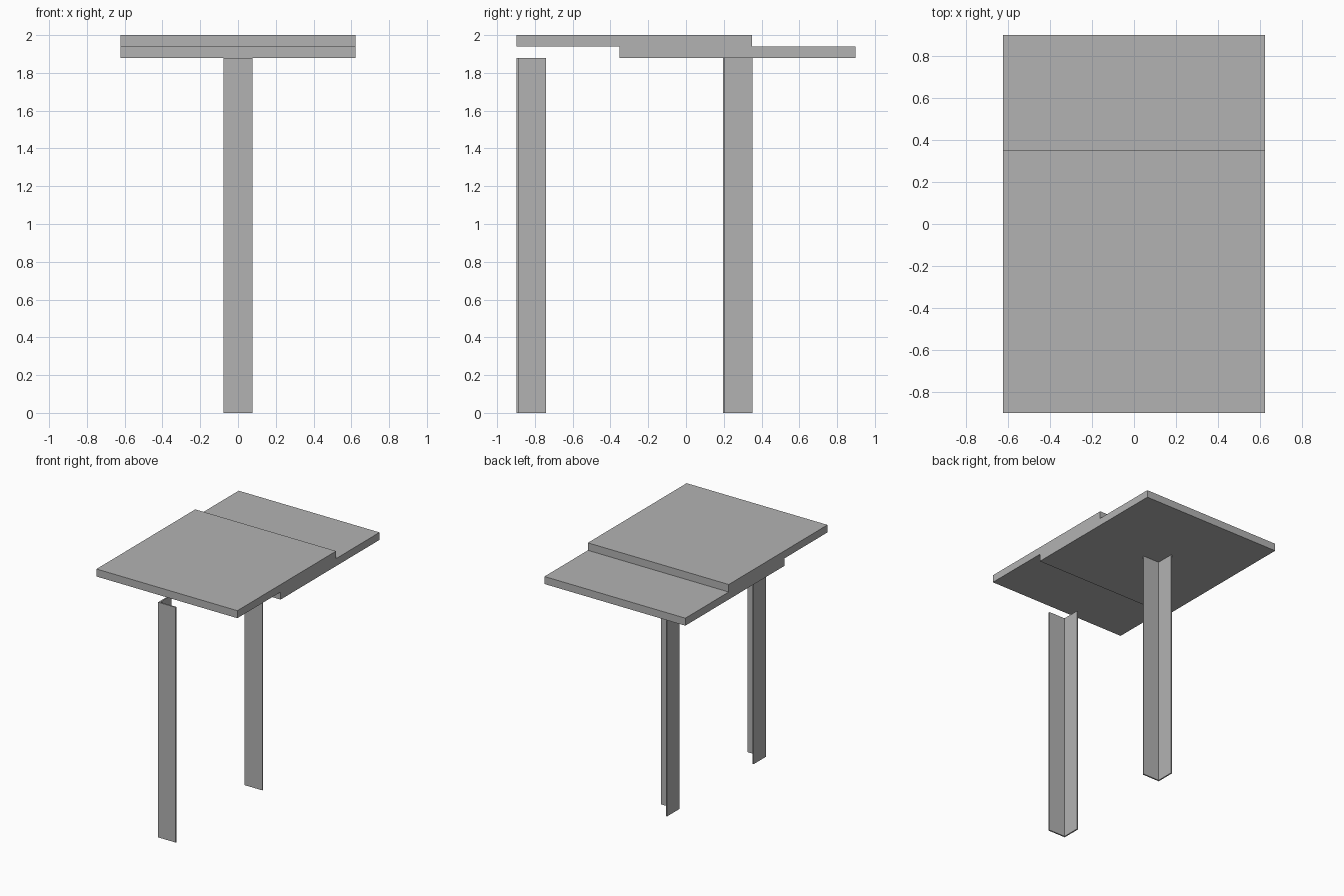
import bpy
import bmesh

cube = bpy.data.objects.get("Cube")
if cube:
    bpy.data.objects.remove(cube, do_unlink=True)

# One flat grey for everything
grey = bpy.data.materials.new("plain_grey")
grey.use_nodes = True
colour = (0.45, 0.45, 0.45, 1)
grey.diffuse_color = colour
grey.node_tree.nodes["Principled BSDF"].inputs["Base Color"].default_value = colour


def extrude_outline(name, outline, bottom, top):
    """Raise a flat xy outline into a solid between two heights."""
    bm = bmesh.new()
    base = bm.faces.new([bm.verts.new((x, y, bottom)) for x, y in outline])
    raised = bmesh.ops.extrude_face_region(bm, geom=[base], use_keep_orig=True)
    verts = [v for v in raised["geom"] if isinstance(v, bmesh.types.BMVert)]
    bmesh.ops.translate(bm, verts=verts, vec=(0, 0, top - bottom))
    bmesh.ops.recalc_face_normals(bm, faces=bm.faces)
    mesh = bpy.data.meshes.new(name)
    bm.to_mesh(mesh)
    bm.free()
    mesh.materials.append(grey)
    obj = bpy.data.objects.new(name, mesh)
    bpy.context.collection.objects.link(obj)
    return obj


def slab(name, front, back, bottom, top, half=0.623):
    outline = [(-half, front), (half, front), (half, back), (-half, back)]
    return extrude_outline(name, outline, bottom, top)


def angle_leg(name, front, height=1.88, half=0.078, wall=0.011):
    """L-section leg: one flange across the front, one along the -x side."""
    back = front + 2 * half
    outline = [(-half, front), (half, front), (half, front + wall),
               (-half + wall, front + wall), (-half + wall, back), (-half, back)]
    return extrude_outline(name, outline, 0, height)


# Two overlapping top slabs
slab("upper_slab", -0.898, 0.35, 1.94, 2.0)
slab("lower_slab", -0.352, 0.898, 1.88, 1.94)

# Two angle-section legs
angle_leg("front_leg", -0.898)
angle_leg("back_leg", 0.195)
